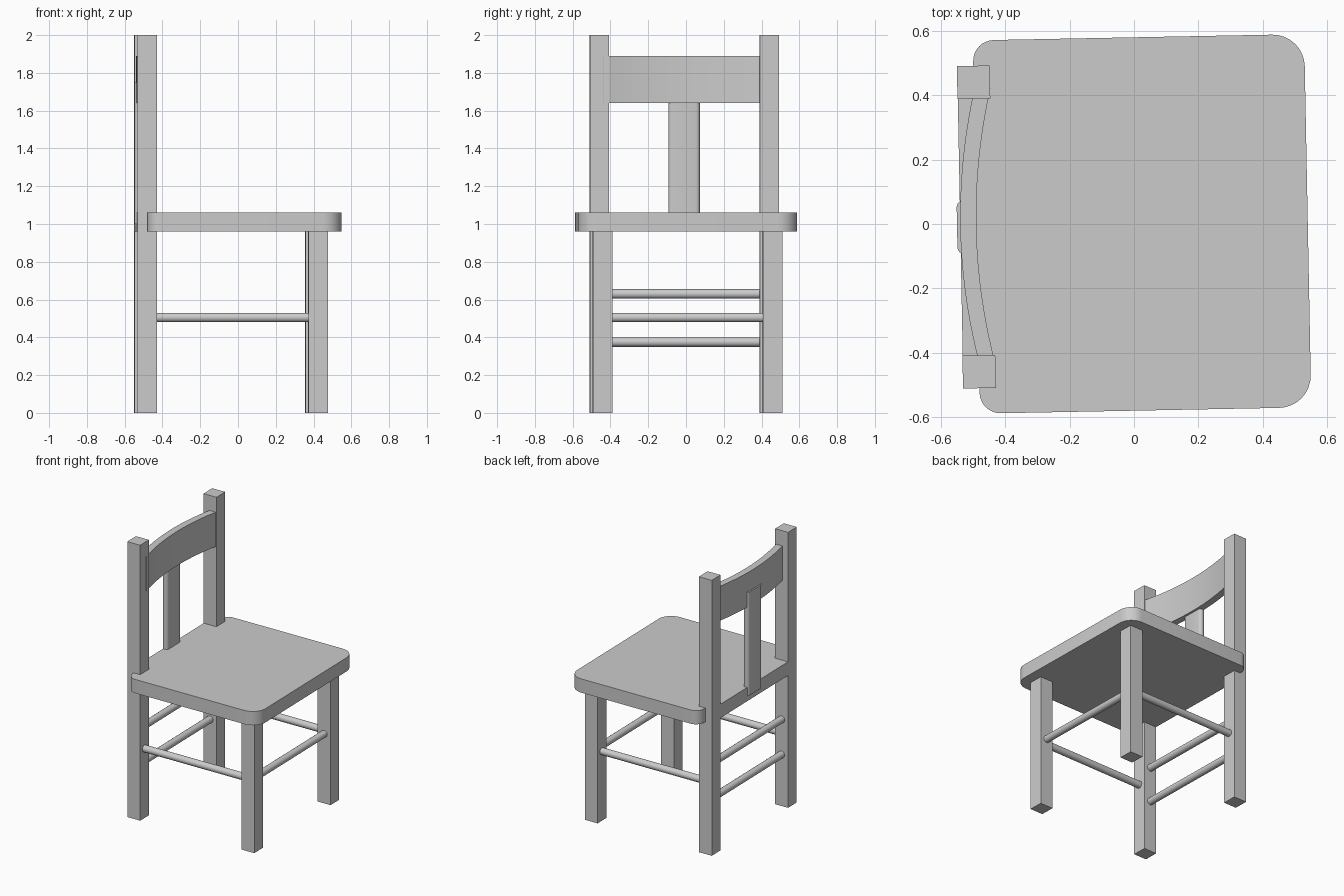
import bpy, bmesh, math
from mathutils import Matrix, Vector

cube = bpy.data.objects.get("Cube")
if cube:
    bpy.data.objects.remove(cube, do_unlink=True)

wood = bpy.data.materials.new("grey wood")
wood.use_nodes = True
grey = (0.6, 0.6, 0.6, 1)
wood.diffuse_color = grey
wood.node_tree.nodes["Principled BSDF"].inputs["Base Color"].default_value = grey

# The whole chair is turned slightly about the vertical axis
TURN = Matrix.Rotation(math.radians(1.1), 4, 'Z')


def finish(name, bm, smooth=False):
    bmesh.ops.recalc_face_normals(bm, faces=bm.faces)
    bm.transform(TURN)
    mesh = bpy.data.meshes.new(name)
    bm.to_mesh(mesh)
    bm.free()
    mesh.materials.append(wood)
    obj = bpy.data.objects.new(name, mesh)
    bpy.context.collection.objects.link(obj)
    if smooth:
        bpy.ops.object.select_all(action='DESELECT')
        obj.select_set(True)
        bpy.context.view_layer.objects.active = obj
        bpy.ops.object.shade_smooth_by_angle(angle=math.radians(35))
    return obj


def prism(name, outline, z0, z1, smooth=False):
    """Extrude a plan outline from z0 up to z1."""
    bm = bmesh.new()
    face = bm.faces.new([bm.verts.new((x, y, z0)) for x, y in outline])
    top = bmesh.ops.extrude_face_region(bm, geom=[face])["geom"]
    bmesh.ops.translate(bm, vec=(0, 0, z1 - z0),
                        verts=[v for v in top if isinstance(v, bmesh.types.BMVert)])
    return finish(name, bm, smooth)


def rect(x0, x1, y0, y1):
    return [(x0, y0), (x1, y0), (x1, y1), (x0, y1)]


def corner(cx, cy, r, start, steps=8):
    """Quarter circle, counter-clockwise from the start angle in degrees."""
    angles = [math.radians(start + 90 * i / steps) for i in range(steps + 1)]
    return [(cx + r * math.cos(a), cy + r * math.sin(a)) for a in angles]


def dowel(name, start, end, r=0.025):
    a, b = Vector(start), Vector(end)
    bm = bmesh.new()
    bmesh.ops.create_cone(bm, cap_ends=True, segments=16, radius1=r, radius2=r,
                          depth=(b - a).length)
    turn = (b - a).to_track_quat('Z', 'Y').to_matrix().to_4x4()
    bm.transform(Matrix.Translation((a + b) / 2) @ turn)
    return finish(name, bm, True)


BACK_X, FRONT_X, LEG_Y, HALF = -0.49, 0.415, 0.45, 0.051

# Back posts, front legs and side stretchers
for side, s in (("left", 1), ("right", -1)):
    y = s * LEG_Y
    prism(side + "_back_post", rect(BACK_X - HALF, BACK_X + HALF, y - HALF, y + HALF), 0, 2)
    prism(side + "_front_leg", rect(FRONT_X - HALF, FRONT_X + HALF, y - HALF, y + HALF), 0, 0.965)
    dowel(side + "_stretcher", (BACK_X, y, 0.505), (FRONT_X, y, 0.505))

# Cross stretchers
for name, x, z in (("front_stretcher", FRONT_X, 0.505),
                   ("upper_back_stretcher", BACK_X, 0.63),
                   ("lower_back_stretcher", BACK_X, 0.375)):
    dowel(name, (x, -LEG_Y, z), (x, LEG_Y, z))

# Seat with rounded corners and a tongue reaching back between the posts
seat = corner(0.44, 0.48, 0.1, 0)
seat += corner(-0.425, 0.515, 0.065, 90)
seat += [(-0.49, LEG_Y), (-0.54, LEG_Y), (-0.54, -LEG_Y), (-0.49, -LEG_Y)]
seat += corner(-0.425, -0.515, 0.065, 180)
seat += corner(0.44, -0.48, 0.1, 270)
prism("seat", seat, 0.96, 1.06, True)

# Curved top rail, bowed towards the back
N = 20
arc = [-0.43 + 0.86 * i / N for i in range(N + 1)]


def bow(y):
    return 0.045 * (y / 0.4) ** 2


rail = [(-0.54 + bow(y), y) for y in arc]
rail += [(-0.49 + bow(y), y) for y in reversed(arc)]
prism("top_rail", rail, 1.64, 1.89, True)

# Centre slat with rounded edges
x0, x1, w, r = -0.55, -0.505, 0.083, 0.02
slat = corner(x1 - r, w - r, r, 0, 4) + corner(x0 + r, w - r, r, 90, 4)
slat += corner(x0 + r, r - w, r, 180, 4) + corner(x1 - r, r - w, r, 270, 4)
prism("centre_slat", slat, 1.0, 1.75, True)
